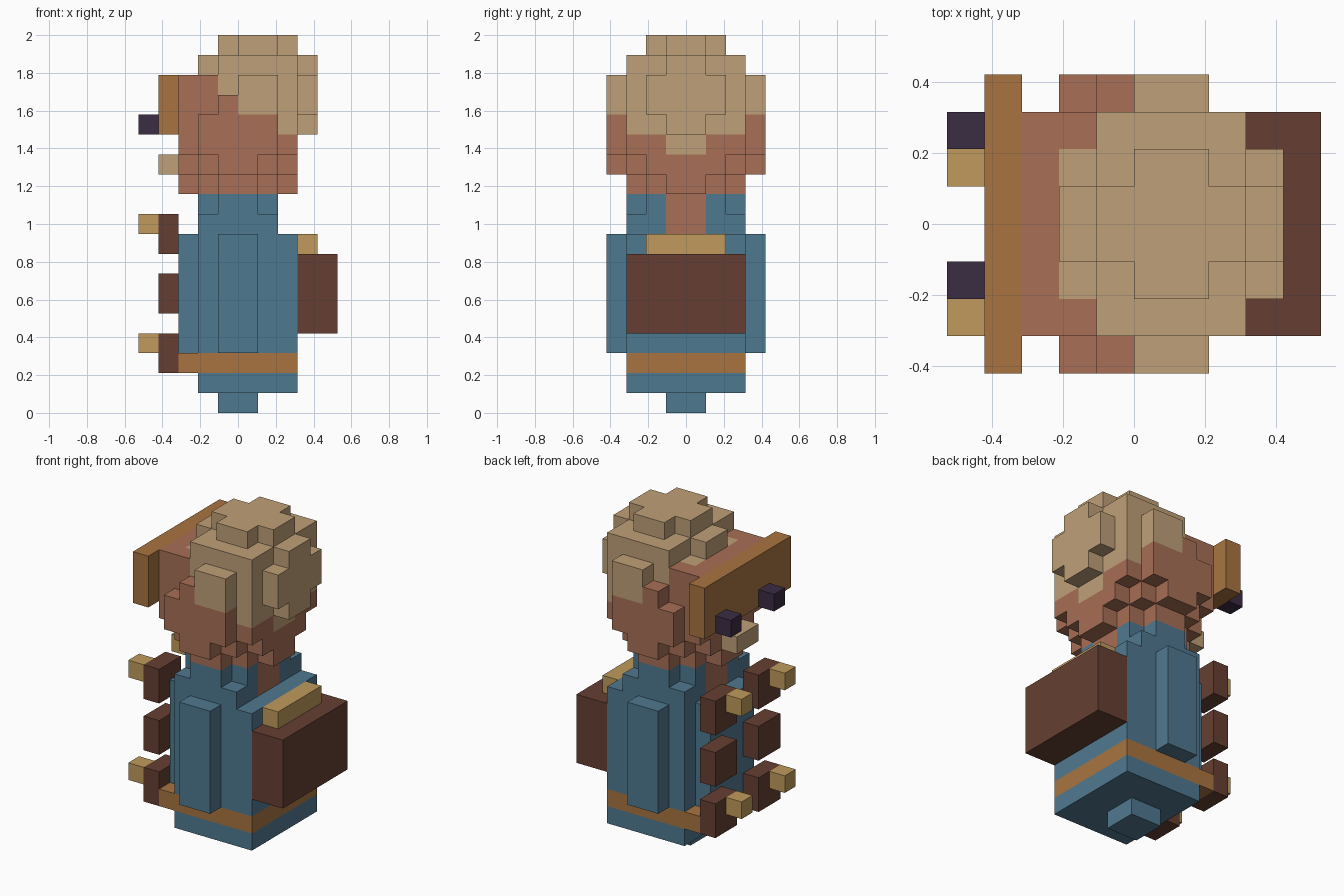
import bpy, bmesh
from mathutils import Vector

if "Cube" in bpy.data.objects:
    bpy.data.objects.remove(bpy.data.objects["Cube"], do_unlink=True)

U = 2 / 19  # edge of one block


def linear(c):
    c /= 255
    return c / 12.92 if c <= 0.04045 else ((c + 0.055) / 1.055) ** 2.4


def material(name, rgb):
    m = bpy.data.materials.new(name)
    m.use_nodes = True
    col = [linear(c) for c in rgb] + [1]
    m.diffuse_color = col
    bsdf = m.node_tree.nodes["Principled BSDF"]
    bsdf.inputs["Base Color"].default_value = col
    bsdf.inputs["Roughness"].default_value = 0.9
    return m


MATS = {
    "skin": material("skin", (168, 111, 86)),
    "hair": material("sandy hair", (191, 160, 120)),
    "blue": material("blue cloth", (79, 121, 144)),
    "wood": material("orange wood", (169, 116, 64)),
    "brown": material("dark brown leather", (102, 63, 50)),
    "gold": material("gold", (192, 154, 92)),
    "purple": material("dark purple", (59, 44, 67)),
}

parts = {}     # part name -> {cell: colour}
filled = set()  # every occupied cell


def box(part, colour, xr, yr, zr, mirror=False):
    """Fill a block range; later boxes repaint earlier cells of the same part."""
    cells = parts.setdefault(part, {})
    for x in range(*xr):
        for y in range(*yr):
            for z in range(*zr):
                for yy in ((y, -1 - y) if mirror else (y,)):
                    cells[x, yy, z] = colour
                    filled.add((x, yy, z))


# Body and foot
box("foot", "blue", (-1, 1), (-1, 1), (0, 1))
box("body", "blue", (-2, 3), (-3, 3), (1, 9))
box("body", "blue", (-3, -2), (-2, 2), (3, 9))
box("body", "wood", (-3, 3), (-3, 3), (2, 3))            # belt band
for side, ys in (("left", (3, 4)), ("right", (-4, -3))):
    box(side + "_arm", "blue", (-1, 1), ys, (3, 9))

# Collar with notched corners, and neck
box("collar", "blue", (-2, 2), (-3, 3), (9, 10))
box("collar", "blue", (-2, 2), (-2, 2), (10, 11))
box("collar", "blue", (-1, 1), (-3, 3), (10, 11))
box("collar", "skin", (-2, 2), (-1, 1), (9, 11))

# Backpack and roll
box("backpack", "brown", (3, 5), (-3, 3), (4, 8))
box("bedroll", "gold", (3, 4), (-2, 2), (8, 9))

# Toggles and buttons on the chest
for y in (-3, 1):
    for z in (2, 5, 8):
        box("toggles", "brown", (-4, -3), (y, y + 2), (z, z + 2))
for y in (-3, 1):
    for z in (3, 9):
        box("buttons", "gold", (-5, -4), (y, y + 1), (z, z + 1))

# Head: tapering jaw, then skull
box("head", "skin", (-3, 3), (-1, 1), (11, 12))
box("head", "skin", (-2, 2), (-2, 2), (11, 12))
box("head", "skin", (-1, 1), (-3, 3), (11, 12))
box("head", "skin", (-3, 3), (-2, 2), (12, 13))
box("head", "skin", (-2, 2), (-3, 3), (12, 13))
box("head", "skin", (-3, 3), (-3, 3), (13, 17))
# Cheeks stepping up on both sides
box("head", "skin", (-1, 1), (3, 4), (12, 13), True)
box("head", "skin", (-2, 2), (3, 4), (13, 15), True)
box("head", "skin", (-1, 2), (3, 4), (15, 16), True)
# Hair on the skull
box("head", "hair", (0, 2), (3, 4), (15, 17), True)
box("head", "hair", (2, 3), (-3, 3), (14, 17))
box("head", "hair", (2, 3), (-1, 1), (13, 14))
box("head", "hair", (-1, 3), (-3, 3), (16, 18))
box("head", "hair", (-2, -1), (-2, 2), (16, 17))
box("head", "hair", (-2, 4), (-1, 1), (17, 18))
box("head", "hair", (3, 4), (-2, 2), (15, 17))
box("head", "hair", (3, 4), (-1, 1), (14, 15))
box("head", "hair", (0, 2), (-2, 2), (18, 19))
box("head", "hair", (-1, 3), (-1, 1), (18, 19))

# Face details
box("beard", "hair", (-4, -3), (-1, 1), (12, 13))
box("brow_board", "wood", (-4, -3), (-4, 4), (14, 17))
for y in (-2, 2):
    box("eyes", "purple", (-5, -4), (y, y + 1), (14, 15))


def build(name, cells):
    """Turn block cells into a flat-faced shell with merged faces."""
    colours = sorted(set(cells.values()))
    mesh = bpy.data.meshes.new(name)
    for c in colours:
        mesh.materials.append(MATS[c])
    bm = bmesh.new()
    for cell, colour in cells.items():
        for axis in range(3):
            for sign in (-1, 1):
                n = list(cell)
                n[axis] += sign
                if tuple(n) in filled:
                    continue
                u, v = Vector(), Vector()
                u[(axis + 1) % 3] = 1
                v[(axis + 2) % 3] = 1
                p = Vector(cell)
                if sign > 0:
                    p[axis] += 1
                loop = [p, p + u, p + u + v, p + v]
                if sign < 0:
                    loop.reverse()
                f = bm.faces.new([bm.verts.new(q * U) for q in loop])
                f.material_index = colours.index(colour)
    bmesh.ops.remove_doubles(bm, verts=bm.verts[:], dist=1e-4)
    bmesh.ops.dissolve_limit(bm, angle_limit=0.01, verts=bm.verts[:],
                             edges=bm.edges[:], delimit={"MATERIAL"})
    bm.to_mesh(mesh)
    bm.free()
    bpy.context.collection.objects.link(bpy.data.objects.new(name, mesh))


for part, cells in parts.items():
    build(part, cells)
